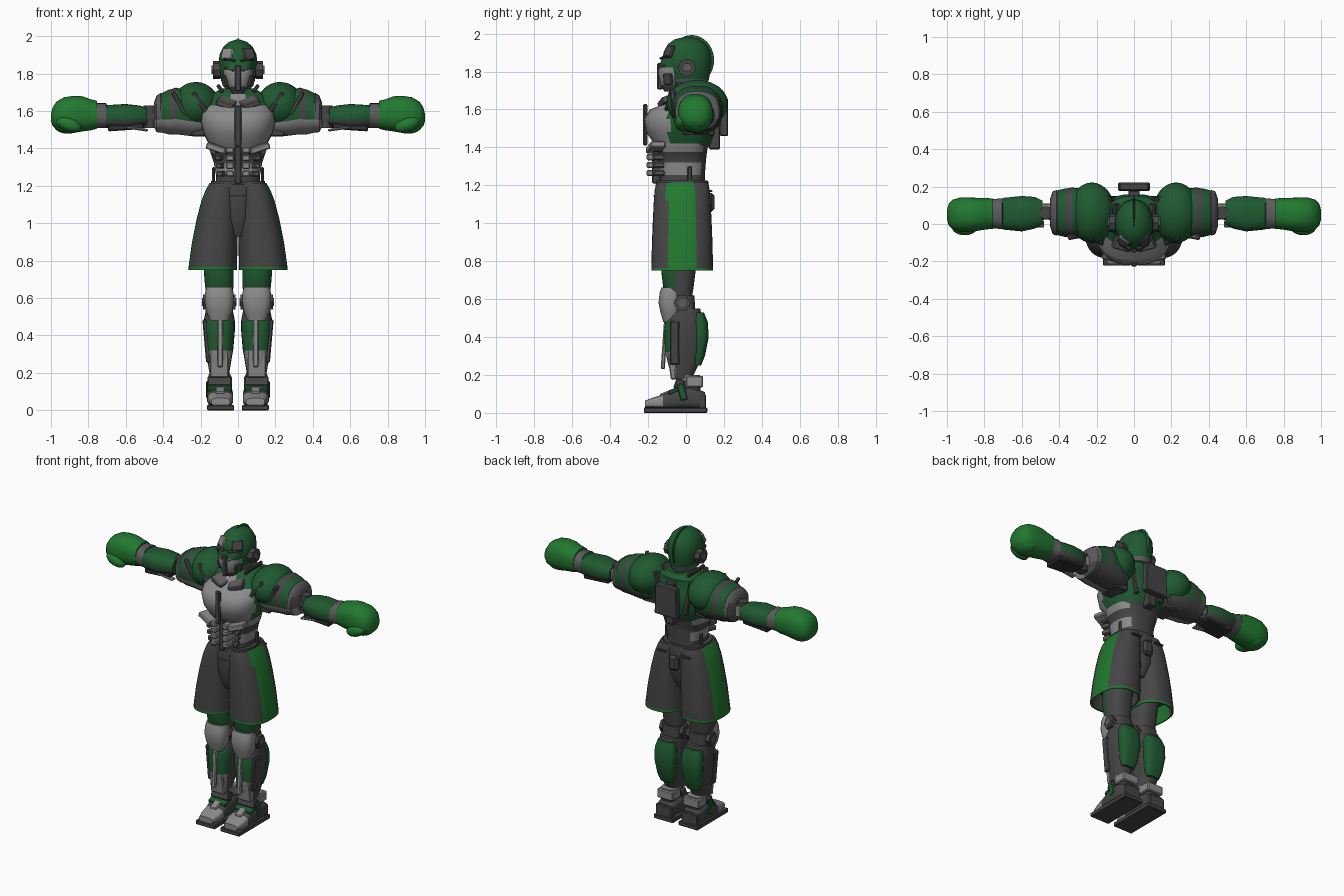
import bpy, bmesh
from math import cos, sin, pi, radians, copysign
from mathutils import Vector, Matrix, Euler

old = bpy.data.objects.get("Cube")
if old:
    bpy.data.objects.remove(old, do_unlink=True)


def material(name, rgb):
    m = bpy.data.materials.new(name)
    m.use_nodes = True
    m.diffuse_color = (*rgb, 1)
    m.node_tree.nodes["Principled BSDF"].inputs["Base Color"].default_value = (*rgb, 1)
    return m


DARK = material("charcoal", (.06, .06, .06))
BLACK = material("soft black", (.03, .03, .03))
MID = material("mid grey", (.11, .105, .11))
LIGHT = material("light grey", (.26, .26, .26))
GREEN = material("deep green", (.014, .1, .03))
BRIGHT = material("bright green", (.016, .19, .03))


def finish(bm, name, mats, mirror=False, rule=None, angle=40):
    """Turn a bmesh into an object, coloured by rule and mirrored over x."""
    mats = mats if isinstance(mats, list) else [mats]
    bmesh.ops.recalc_face_normals(bm, faces=bm.faces)
    if rule:
        for f in bm.faces:
            f.material_index = rule(f.calc_center_median())
    mesh = bpy.data.meshes.new(name)
    bm.to_mesh(mesh)
    bm.free()
    for m in mats:
        mesh.materials.append(m)
    ob = bpy.data.objects.new(name, mesh)
    bpy.context.collection.objects.link(ob)
    bpy.ops.object.select_all(action="DESELECT")
    ob.select_set(True)
    bpy.context.view_layer.objects.active = ob
    bpy.ops.object.shade_smooth_by_angle(angle=radians(angle))
    if mirror:
        ob.modifiers.new("Mirror", "MIRROR").use_mirror_merge = False
    return ob


def loft(name, mats, rings, axis="Z", power=2, sides=32, mirror=False, rule=None):
    """Skin rounded rings (position, centre a, centre b, radius a, radius b)."""
    bm = bmesh.new()
    rows = []
    for t, a, b, ra, rb in rings:
        row = []
        for i in range(sides):
            ang = 2 * pi * (i + .5) / sides
            c, s = cos(ang), sin(ang)
            u = a + ra * copysign(abs(c) ** (2 / power), c)
            v = b + rb * copysign(abs(s) ** (2 / power), s)
            row.append(bm.verts.new({"X": (t, u, v), "Y": (u, t, v), "Z": (u, v, t)}[axis]))
        rows.append(row)
    for lo, hi in zip(rows, rows[1:]):
        for i in range(sides):
            j = (i + 1) % sides
            bm.faces.new((lo[i], lo[j], hi[j], hi[i]))
    bm.faces.new(rows[0])
    bm.faces.new(rows[-1])
    return finish(bm, name, mats, mirror, rule)


def box(name, mat, centre, size, turn=(0, 0, 0), bevel=.006, mirror=False, taper=1):
    """Bevelled block; taper scales its top."""
    bm = bmesh.new()
    bmesh.ops.create_cube(bm, size=1)
    for v in bm.verts:
        k = taper if v.co.z > 0 else 1
        v.co = Vector((v.co.x * size[0] * k, v.co.y * size[1] * k, v.co.z * size[2]))
    bmesh.ops.bevel(bm, geom=bm.edges[:], offset=bevel, segments=1, affect="EDGES")
    rot = Euler([radians(d) for d in turn]).to_matrix().to_4x4()
    bmesh.ops.transform(bm, matrix=Matrix.Translation(centre) @ rot, verts=bm.verts)
    return finish(bm, name, mat, mirror, angle=30)


def ball(name, mats, centre, radii, turn=(0, 0, 0), mirror=False, rule=None):
    bm = bmesh.new()
    bmesh.ops.create_uvsphere(bm, u_segments=32, v_segments=20, radius=1)
    rot = Euler([radians(d) for d in turn]).to_matrix().to_4x4()
    mat = Matrix.Translation(centre) @ rot @ Matrix.Diagonal((*radii, 1))
    bmesh.ops.transform(bm, matrix=mat, verts=bm.verts)
    return finish(bm, name, mats, mirror, rule)


def disc(name, mat, centre, radius, depth, axis="X", sides=6):
    bm = bmesh.new()
    bmesh.ops.create_cone(bm, cap_ends=True, segments=sides, radius1=radius, radius2=radius, depth=depth)
    rot = Matrix.Rotation(pi / 2, 4, "Y") if axis == "X" else Matrix()
    bmesh.ops.transform(bm, matrix=Matrix.Translation(centre) @ rot, verts=bm.verts)
    return finish(bm, name, mat, True)


# Head
loft("helmet", [GREEN, MID], [(1.72, 0, .02, .07, .085), (1.76, 0, .01, .09, .112), (1.84, 0, .005, .104, .128),
     (1.9, 0, .005, .1, .125), (1.945, 0, .005, .078, .1), (1.97, 0, .005, .048, .065), (1.982, 0, .005, .01, .015)],
     rule=lambda c: int(c.z < 1.76))
ball("helmet_crest", GREEN, (0, .03, 1.86), (.01, .118, .132))
loft("face_mask", [LIGHT, GREEN, DARK], [(1.695, 0, -.075, .03, .04), (1.73, 0, -.07, .055, .065),
     (1.78, 0, -.07, .075, .075), (1.82, 0, -.07, .08, .075), (1.87, 0, -.06, .082, .066)], power=2.4,
     rule=lambda c: 1 if c.z > 1.82 or c.y > -.07 else 2 if c.z < 1.73 else 0)
box("mask_ridge", DARK, (0, -.137, 1.775), (.032, .03, .14))
box("visor_bar", MID, (.045, -.125, 1.825), (.065, .02, .016), (0, -15, 35), mirror=True)
box("brow_bar", DARK, (.045, -.118, 1.875), (.075, .02, .012), (0, -12, 30), mirror=True)
box("cheek_guard", DARK, (.07, -.095, 1.76), (.02, .05, .06), (0, 12, -25), mirror=True)
for side, mat in ((-1, LIGHT), (1, DARK)):
    box("forehead_panel", mat, (side * .056, -.088, 1.905), (.07, .02, .065), (-22, 0, side * 32))
disc("ear_pod", DARK, (.113, .005, 1.82), .048, .04, sides=8)
disc("ear_cap", MID, (.13, .005, 1.82), .026, .025)
loft("neck", DARK, [(1.6, 0, .01, .07, .08), (1.68, 0, .01, .06, .06), (1.75, 0, .01, .06, .06)])

# Torso: pale front plate, green back
loft("chest", [GREEN, LIGHT, DARK], [(1.38, 0, -.02, .14, .125), (1.42, 0, -.02, .155, .15),
     (1.48, 0, -.03, .185, .18), (1.55, 0, -.03, .2, .19), (1.6, 0, -.015, .195, .175), (1.63, 0, .015, .175, .13),
     (1.69, 0, .04, .14, .11), (1.72, 0, .045, .09, .08)], power=2.5, sides=48,
     rule=lambda c: 1 if c.y < -.09 else 0 if c.z > 1.42 else 2)
box("chest_seam", DARK, (0, -.215, 1.52), (.035, .022, .22))
box("collar_plate", MID, (.06, -.1, 1.645), (.1, .08, .035), (20, -18, 15), mirror=True)
box("collar_guard", DARK, (.095, .03, 1.72), (.02, .16, .05), (0, 35, 0), mirror=True)
box("back_pack", DARK, (0, .2, 1.56), (.17, .045, .2), taper=.93)
box("back_spine", DARK, (0, .15, 1.53), (.06, .06, .28))
box("rear_strap", DARK, (.115, .12, 1.58), (.03, .06, .24), (0, 12, 0), mirror=True)

# Abdomen bands and muscle plates
loft("abdomen", [LIGHT, DARK], [(1.2, 0, -.02, .12, .12), (1.25, 0, -.02, .118, .12), (1.255, 0, -.02, .118, .12),
     (1.32, 0, -.02, .13, .125), (1.325, 0, -.02, .13, .125), (1.37, 0, -.02, .145, .13),
     (1.375, 0, -.02, .148, .132), (1.42, 0, -.02, .16, .135)], power=2.6,
     rule=lambda c: int(c.z < 1.255 or 1.32 < c.z < 1.373 or c.y > .085))
box("abdomen_seam", DARK, (0, -.155, 1.31), (.035, .05, .2))
for row in range(4):
    z = 1.265 + row * .042
    box("muscle_plate", LIGHT, (.043, -.172, z), (.042, .07, .034), mirror=True)
    box("side_plate", MID, (.09 + row * .005, -.145, z), (.03, .06, .03), (0, 0, 20), mirror=True)
box("rib_plate", LIGHT, (.11, -.16, 1.4), (.11, .08, .035), (0, -18, 15), mirror=True)
box("waist_rod", DARK, (.13, .02, 1.25), (.016, .025, .1), mirror=True)
loft("belt", DARK, [(1.19, 0, -.02, .15, .14), (1.225, 0, -.02, .145, .135)], power=2.6)

# Shorts with side stripes and bright hems
loft("shorts_leg", [DARK, BRIGHT], [(.85, .135, -.02, .1, .13), (.752, .135, -.02, .124, .152),
     (.75, .135, -.02, .13, .163), (.765, .135, -.02, .13, .163), (.9, .124, -.02, .122, .16),
     (1.02, .111, -.02, .111, .155), (1.12, .098, -.02, .098, .15), (1.18, .087, -.02, .085, .145),
     (1.215, .078, -.02, .074, .135)], power=2.5, sides=40, mirror=True,
     rule=lambda c: int(c.z < .762 or (c.x > .14 and -.1 < c.y < .045)))
loft("shorts_seat", DARK, [(.93, 0, -.02, .05, .1), (1.02, 0, -.02, .08, .14), (1.15, 0, -.02, .09, .147),
     (1.22, 0, -.02, .1, .138)], power=2.6)
box("waist_tag", LIGHT, (0, -.163, 1.212), (.07, .008, .008), bevel=.002)
box("fly_stitch", MID, (0, -.168, 1.145), (.08, .008, .006), bevel=.002)
box("seat_pad", DARK, (0, .125, 1.11), (.07, .05, .1), bevel=.015)
box("rear_pocket", DARK, (.09, .13, 1.17), (.07, .02, .012), bevel=.004, mirror=True)

# Legs
loft("thigh", [DARK, GREEN], [(.6, .1, -.03, .068, .06), (.66, .1, -.04, .076, .08), (.74, .103, -.04, .08, .09),
     (.86, .105, -.03, .08, .1)], power=2.5, mirror=True, rule=lambda c: int(c.y < -.06 and c.z > .65))
loft("knee_guard", LIGHT, [(.48, .1, -.075, .05, .045), (.53, .1, -.08, .07, .055), (.58, .1, -.085, .077, .06),
     (.63, .1, -.08, .076, .06), (.66, .1, -.08, .068, .05)], power=2.6, mirror=True)
for x in (.025, .175):
    disc("knee_hub", DARK, (x, -.02, .58), .046, .025)
    disc("knee_bolt", MID, (x, -.02, .58), .025, .034)
loft("knee_core", DARK, [(.5, .1, -.01, .07, .06), (.62, .1, -.01, .065, .055)], power=3, mirror=True)
loft("shin", [DARK, GREEN, LIGHT], [(.18, .1, -.02, .05, .05), (.24, .1, -.015, .06, .075), (.32, .1, -.01, .074, .1),
     (.325, .1, -.01, .075, .1), (.42, .1, -.01, .083, .107), (.48, .1, -.01, .083, .1), (.55, .1, 0, .07, .075)],
     power=2.6, mirror=True, rule=lambda c: 0 if c.y > -.055 or c.z > .48 else 1 if c.z > .322 else 2)
box("shin_strip", LIGHT, (.095, -.113, .37), (.03, .022, .28), (-4, 0, 0), mirror=True)
box("shin_plate", LIGHT, (.1, -.075, .25), (.1, .03, .15), (8, 0, 0), mirror=True)
box("shin_rail", DARK, (.168, -.06, .37), (.025, .05, .23), (0, 5, 0), mirror=True)
loft("calf_plate", GREEN, [(.25, .1, .06, .045, .02), (.3, .1, .065, .062, .035), (.4, .1, .075, .074, .045),
     (.48, .1, .07, .074, .045), (.53, .1, .06, .06, .035)], power=2.8, mirror=True)

# Ankles and boots
loft("ankle", [DARK, LIGHT], [(.08, .098, .02, .05, .06), (.15, .098, .02, .05, .055), (.155, .098, .02, .052, .057),
     (.2, .098, .02, .055, .055)], power=3, mirror=True, rule=lambda c: int(c.z > .152))
box("ankle_cuff", LIGHT, (.098, .045, .165), (.12, .09, .06), mirror=True)
box("ankle_front", DARK, (.098, -.035, .15), (.13, .05, .055), (-20, 0, 0), mirror=True)
box("boot_sole", DARK, (.093, -.055, .014), (.145, .335, .028), bevel=.004, mirror=True)
loft("boot", [DARK, LIGHT], [(-.215, .093, .045, .05, .02), (-.17, .093, .052, .062, .03), (-.12, .093, .058, .067, .038),
     (-.05, .097, .075, .07, .055), (.02, .097, .08, .068, .06), (.1, .097, .065, .058, .045)],
     axis="Y", power=3.2, mirror=True, rule=lambda c: int(c.y < -.1 and c.z > .035))
box("boot_strap", GREEN, (.097, -.06, .118), (.13, .07, .025), (25, 0, 0), mirror=True)
box("boot_tongue", LIGHT, (.095, -.105, .102), (.05, .07, .02), (22, 0, 0), mirror=True)
box("boot_side", GREEN, (.165, -.02, .11), (.012, .04, .09), (15, 0, 0), mirror=True)
box("boot_heel", DARK, (.097, .085, .06), (.12, .04, .08), mirror=True)

# Shoulders
ball("shoulder_pad", GREEN, (.225, .06, 1.63), (.125, .162, .125), (0, 12, 0), mirror=True)
loft("upper_arm", [GREEN, LIGHT, MID, DARK], [(.17, .06, 1.57, .1, .09), (.25, .06, 1.585, .13, .12),
     (.33, .06, 1.6, .135, .125), (.335, .06, 1.6, .135, .125), (.365, .06, 1.595, .13, .12),
     (.37, .06, 1.595, .13, .12), (.41, .06, 1.59, .12, .105), (.415, .06, 1.59, .122, .107),
     (.435, .06, 1.585, .115, .098), (.45, .06, 1.58, .07, .065)], axis="X", power=2.3, mirror=True,
     rule=lambda c: (1 if c.y < .05 and c.x > .2 else 3) if c.z < 1.55
     else 2 if c.x > .412 else 3 if .332 < c.x < .367 else 0)
box("shoulder_band", DARK, (.19, -.085, 1.63), (.022, .04, .17), (0, 35, 20), mirror=True)
box("shoulder_trim", MID, (.315, -.065, 1.64), (.02, .03, .14), (0, 28, -10), mirror=True)
box("armpit_plate", DARK, (.2, .05, 1.5), (.1, .14, .07), mirror=True)

# Elbows, forearms and gloves
loft("elbow", [DARK, LIGHT], [(.42, .06, 1.57, .045, .045), (.465, .065, 1.565, .04, .045),
     (.5, .065, 1.56, .045, .045), (.54, .06, 1.56, .06, .05)], axis="X", mirror=True, rule=lambda c: int(c.y > .07))
disc("elbow_hub", DARK, (.47, .06, 1.57), .035, .12, axis="Z", sides=12)
box("elbow_guard", LIGHT, (.475, .095, 1.57), (.07, .03, .07), mirror=True)
loft("forearm", [GREEN, DARK, MID], [(.49, .06, 1.57, .065, .05), (.53, .06, 1.57, .085, .06),
     (.6, .055, 1.57, .095, .068), (.7, .055, 1.57, .085, .062), (.705, .055, 1.575, .082, .067),
     (.77, .055, 1.575, .078, .067)], axis="X", power=2.4, mirror=True,
     rule=lambda c: 2 if c.x > .703 else 1 if c.z < 1.55 else 0)
box("forearm_plate", BLACK, (.6, .05, 1.515), (.19, .13, .035), (0, 4, 0), mirror=True)
box("forearm_rail", LIGHT, (.54, .0, 1.505), (.12, .04, .014), (0, -8, 0), mirror=True)
loft("glove", BRIGHT, [(.755, .055, 1.58, .082, .075), (.79, .055, 1.58, .084, .084), (.83, .052, 1.585, .088, .094),
     (.88, .05, 1.582, .092, .1), (.93, .05, 1.58, .092, .094), (.97, .05, 1.575, .08, .076),
     (.99, .05, 1.57, .06, .052), (1, .05, 1.565, .025, .02)], axis="X", power=2.3, mirror=True)
ball("glove_thumb", BRIGHT, (.905, -.02, 1.528), (.07, .04, .038), (0, -20, 0), mirror=True)
ball("glove_fingers", BRIGHT, (.91, .05, 1.525), (.075, .075, .046), mirror=True)
